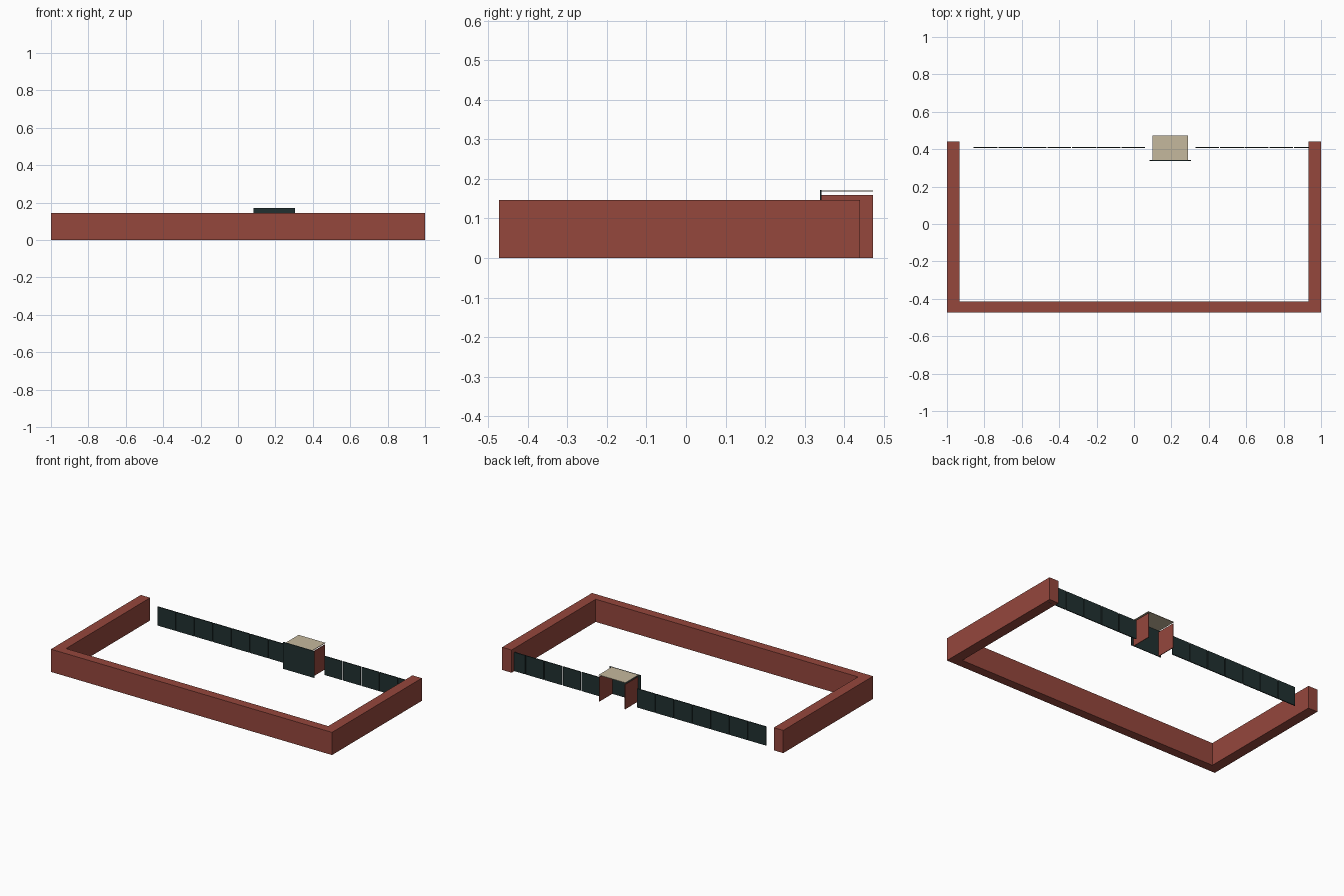
import bpy
import bmesh

cube = bpy.data.objects.get("Cube")
if cube:
    bpy.data.objects.remove(cube, do_unlink=True)


def material(name, colour):
    mat = bpy.data.materials.new(name)
    mat.use_nodes = True
    mat.diffuse_color = (*colour, 1)
    mat.node_tree.nodes["Principled BSDF"].inputs["Base Color"].default_value = (*colour, 1)
    return mat


brick = material("brick red", (0.30, 0.063, 0.046))
dark = material("dark green metal", (0.015, 0.030, 0.030))
beige = material("beige roof", (0.56, 0.48, 0.34))


def prism(name, outline, z0, z1, mat):
    """Extrude a flat outline from z0 up to z1."""
    bm = bmesh.new()
    face = bm.faces.new([bm.verts.new((x, y, z0)) for x, y in outline])
    top = bmesh.ops.extrude_face_region(bm, geom=[face])["geom"]
    verts = [v for v in top if isinstance(v, bmesh.types.BMVert)]
    bmesh.ops.translate(bm, verts=verts, vec=(0, 0, z1 - z0))
    bmesh.ops.recalc_face_normals(bm, faces=bm.faces)
    mesh = bpy.data.meshes.new(name)
    bm.to_mesh(mesh)
    bm.free()
    mesh.materials.append(mat)
    obj = bpy.data.objects.new(name, mesh)
    bpy.context.collection.objects.link(obj)
    return obj


def box(name, x0, x1, y0, y1, z0, z1, mat):
    return prism(name, [(x0, y0), (x1, y0), (x1, y1), (x0, y1)], z0, z1, mat)


# U-shaped boundary wall, open at the back
half = [(1, 0.44), (1, -0.473), (-1, -0.473), (-1, 0.44)]
inner = [(-0.933, 0.44), (-0.933, -0.415), (0.933, -0.415), (0.933, 0.44)]
prism("boundary_wall", half + inner, 0, 0.146, brick)

# Fence panels in two runs either side of the gatehouse
PITCH, GAP = 0.1315, 0.005
for side, start, count in (("right", -0.857, 7), ("left", 0.329, 5)):
    for i in range(count):
        x = start + i * PITCH
        box(f"fence_panel_{side}_{i + 1}", x, x + PITCH - GAP, 0.407, 0.413, 0, 0.121, dark)

# Gatehouse: front door sheet, two side walls, flat roof floating just above
box("gatehouse_door", 0.084, 0.306, 0.338, 0.342, 0, 0.172, dark)
for side, x in (("right", 0.101), ("left", 0.285)):
    box(f"gatehouse_wall_{side}", x, x + 0.004, 0.342, 0.473, 0, 0.159, brick)
box("gatehouse_roof", 0.1, 0.29, 0.342, 0.473, 0.168, 0.171, beige)
